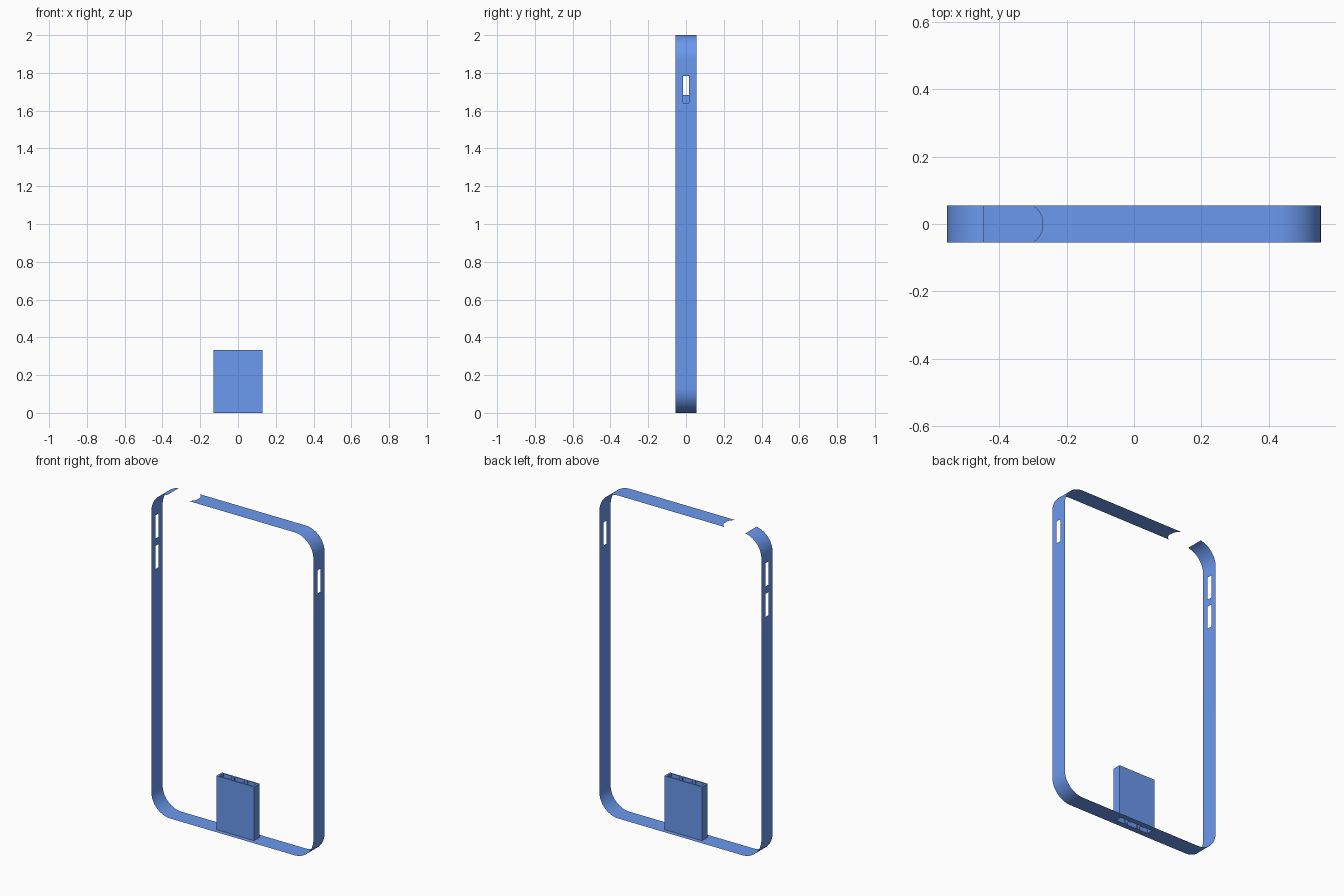
import bpy, bmesh
from math import sin, cos, sqrt, radians

if "Cube" in bpy.data.objects:
    bpy.data.objects.remove(bpy.data.objects["Cube"])

W, H, D, R = 0.555, 2.0, 0.055, 0.13      # half width, height, half depth, corner radius
DOCK_X, DOCK_Y, DOCK_Z = 0.129, 0.027, 0.333
SLOT = 0.017                              # half width of button slots

blue = bpy.data.materials.new("blue")
blue.diffuse_color = (0.147, 0.319, 0.86, 1)
blue.use_nodes = True
blue.node_tree.nodes["Principled BSDF"].inputs["Base Color"].default_value = blue.diffuse_color


def finish(bm, name):
    mesh = bpy.data.meshes.new(name)
    bm.to_mesh(mesh)
    bm.free()
    mesh.materials.append(blue)
    ob = bpy.data.objects.new(name, mesh)
    bpy.context.collection.objects.link(ob)
    bpy.ops.object.select_all(action='DESELECT')
    ob.select_set(True)
    bpy.context.view_layer.objects.active = ob
    bpy.ops.object.shade_smooth_by_angle(angle=radians(30))
    return ob


def corner(cx, cz, start, sweep=90, n=14):
    """Clockwise arc points in the xz plane."""
    angles = [radians(start - sweep * i / n) for i in range(n + 1)]
    return [(cx + R * cos(a), cz + R * sin(a)) for a in angles]


# Openings in the band: x range, y half width, z range
right_slots = [(1.64, 1.783)]
left_slots = [(1.495, 1.638), (1.683, 1.828)]
holes = [(W - .01, W + .01, SLOT, a, b) for a, b in right_slots]
holes += [(-W - .01, -W + .01, SLOT, a, b) for a, b in left_slots]
holes.append((-DOCK_X, DOCK_X, DOCK_Y, -.01, .01))

# Band path, clockwise from the round camera notch to the straight notch end
path = [(-0.27, H), (-0.2, H)]
path += corner(W - R, H - R, 90)
path += [(W, z) for s in reversed(right_slots) for z in reversed(s)]
path += corner(W - R, R, 0)
path += [(DOCK_X, 0), (-DOCK_X, 0)]
path += corner(-W + R, R, -90)
path += [(-W, z) for s in left_slots for z in s]
path += corner(-W + R, H - R, 180, sweep=81)

# Sheet band swept across the depth, with a circular scoop at the first end
half = [SLOT, DOCK_Y, 0.037, 0.047, D]
levels = [-y for y in reversed(half)] + half
bm = bmesh.new()
grid = []
for i, (x, z) in enumerate(path):
    grid.append([bm.verts.new((-0.335 + sqrt(0.065 ** 2 - y * y) if i == 0 else x, y, z))
                 for y in levels])
for i in range(len(path) - 1):
    for j in range(len(levels) - 1):
        mx = (path[i][0] + path[i + 1][0]) / 2
        mz = (path[i][1] + path[i + 1][1]) / 2
        my = abs(levels[j] + levels[j + 1]) / 2
        if any(a < mx < b and my < w and c < mz < d for a, b, w, c, d in holes):
            continue
        bm.faces.new((grid[i][j], grid[i + 1][j], grid[i + 1][j + 1], grid[i][j + 1]))
bmesh.ops.delete(bm, geom=[v for v in bm.verts if not v.link_faces], context='VERTS')
finish(bm, "side_band")

# Dock socket: upright sleeve with a toothed opening running through it
outer = [(-DOCK_X, -DOCK_Y), (DOCK_X, -DOCK_Y), (DOCK_X, DOCK_Y), (-DOCK_X, DOCK_Y)]
edge = [(-.115, -.02), (-.055, -.02), (-.055, -.013), (-.035, -.013), (-.035, -.02)]
edge += [(-x, y) for x, y in reversed(edge)]
inner = edge + [(-x, -y) for x, y in edge]
bm = bmesh.new()
rims = {0: [], DOCK_Z: []}
for loop in (outer, inner):
    rings = []
    for z in rims:
        ring = [bm.verts.new((x, y, z)) for x, y in loop]
        rims[z] += [bm.edges.new((ring[k - 1], ring[k])) for k in range(len(ring))]
        rings.append(ring)
    low, high = rings
    for k in range(len(loop)):
        bm.faces.new((low[k - 1], low[k], high[k], high[k - 1]))
for edges in rims.values():
    bmesh.ops.triangle_fill(bm, use_beauty=True, use_dissolve=False, edges=edges)
bmesh.ops.recalc_face_normals(bm, faces=bm.faces)
finish(bm, "dock_socket")
